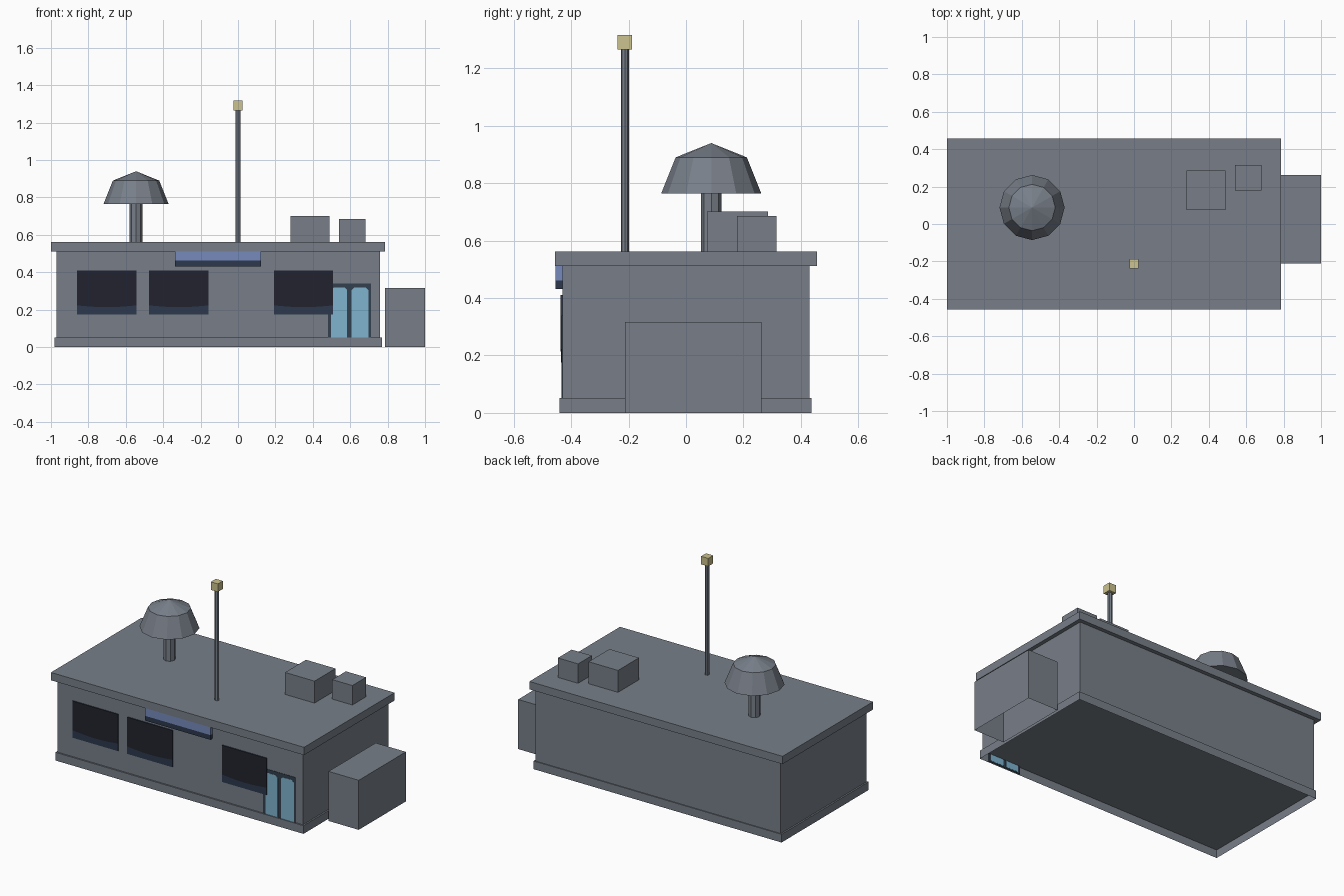
import bpy, bmesh, math

if "Cube" in bpy.data.objects:
    bpy.data.objects.remove(bpy.data.objects["Cube"])


def material(name, r, g, b):
    def lin(c):
        c /= 255
        return c / 12.92 if c <= 0.04045 else ((c + 0.055) / 1.055) ** 2.4
    m = bpy.data.materials.new(name)
    m.diffuse_color = (lin(r), lin(g), lin(b), 1)
    m.use_nodes = True
    m.node_tree.nodes["Principled BSDF"].inputs["Base Color"].default_value = m.diffuse_color
    return m


GREY = material("concrete grey", 120, 127, 137)
GLASS = material("dark window glass", 34, 34, 46)
NAVY = material("navy trim", 45, 57, 77)
FRAME = material("door frame slate", 50, 64, 79)
DOOR = material("door light blue", 126, 180, 207)
SIGN = material("sign blue", 118, 138, 188)
LAMP = material("beacon yellow", 204, 194, 142)


def finish(bm, name, mat):
    mesh = bpy.data.meshes.new(name)
    bm.to_mesh(mesh)
    bm.free()
    mesh.materials.append(mat)
    obj = bpy.data.objects.new(name, mesh)
    bpy.context.collection.objects.link(obj)
    return obj


def box(name, mat, x, y, z, open_bottom=False):
    """Box from (min, max) ranges, optionally without its bottom face."""
    bm = bmesh.new()
    bmesh.ops.create_cube(bm, size=1)
    for v in bm.verts:
        v.co = [r[0] if c < 0 else r[1] for c, r in zip(v.co, (x, y, z))]
    bm.normal_update()
    if open_bottom:
        down = [f for f in bm.faces if f.normal.z < -0.9]
        bmesh.ops.delete(bm, geom=down, context='FACES')
    return finish(bm, name, mat)


def plate(name, mat, outline, front, back):
    """Thin plate on the front wall from an x-z outline."""
    bm = bmesh.new()
    face = bm.faces.new([bm.verts.new((x, front, z)) for x, z in outline])
    ext = bmesh.ops.extrude_face_region(bm, geom=[face], use_keep_orig=True)
    for v in ext["geom"]:
        if isinstance(v, bmesh.types.BMVert):
            v.co.y = back
    bmesh.ops.recalc_face_normals(bm, faces=bm.faces[:])
    return finish(bm, name, mat)


def lathe(name, mat, cx, cy, profile, sides):
    """Turned part from (radius, z) points; radius 0 makes a tip."""
    bm = bmesh.new()
    rings = []
    for r, z in profile:
        n = sides if r else 1
        rings.append([bm.verts.new((cx + r * math.cos(2 * math.pi * i / sides),
                                    cy + r * math.sin(2 * math.pi * i / sides), z))
                      for i in range(n)])
    for a, b in zip(rings, rings[1:]):
        for i in range(sides):
            j = (i + 1) % sides
            if len(b) == 1:
                bm.faces.new((a[i], a[j], b[0]))
            else:
                bm.faces.new((a[i], a[j], b[j], b[i]))
    for ring in (rings[0], rings[-1]):
        if len(ring) > 1:
            bm.faces.new(ring)
    bmesh.ops.recalc_face_normals(bm, faces=bm.faces[:])
    return finish(bm, name, mat)


# Building shell
box("base_plinth", GREY, (-0.98, 0.77), (-0.44, 0.437), (0, 0.052), open_bottom=True)
box("walls", GREY, (-0.97, 0.76), (-0.431, 0.431), (0.052, 0.512), open_bottom=True)
box("roof_slab", GREY, (-1.0, 0.785), (-0.456, 0.456), (0.512, 0.562))
box("side_annex", GREY, (0.787, 1.0), (-0.212, 0.263), (0, 0.316), open_bottom=True)

# Rooftop units
box("roof_unit_large", GREY, (0.28, 0.488), (0.074, 0.285), (0.562, 0.702), open_bottom=True)
box("roof_unit_small", GREY, (0.54, 0.682), (0.178, 0.316), (0.562, 0.686), open_bottom=True)

# Mushroom vent
lathe("vent_stem", GREY, -0.545, 0.088, [(0.035, 0.562), (0.035, 0.77)], 8)
lathe("vent_cap", GREY, -0.545, 0.088, [(0.174, 0.765), (0.124, 0.89), (0, 0.94)], 12)

# Mast with beacon
lathe("mast", GREY, 0, -0.213, [(0.014, 0.562), (0.014, 1.266)], 8)
box("beacon", LAMP, (-0.025, 0.025), (-0.238, -0.188), (1.266, 1.317))

# Sign board under the eaves
box("sign_board", SIGN, (-0.337, 0.123), (-0.4545, -0.431), (0.462, 0.512))
box("sign_lower_edge", NAVY, (-0.337, 0.123), (-0.4545, -0.431), (0.432, 0.462))

# Windows: navy plate with darker glass that sags slightly along its lower edge
for i, (a, b) in enumerate([(-0.862, -0.542), (-0.477, -0.157), (0.193, 0.508)]):
    box(f"window_sill_{i + 1}", NAVY, (a, b), (-0.436, -0.431), (0.175, 0.41))
    sag = [(a + (b - a) * t / 6, 0.223 - 0.01 * math.sin(math.pi * t / 6)) for t in range(7)]
    plate(f"window_glass_{i + 1}", GLASS, sag + [(b, 0.41), (a, 0.41)], -0.437, -0.4355)

# Double door, reaching down behind the plinth
box("door_frame", FRAME, (0.481, 0.711), (-0.4335, -0.430), (0.002, 0.34))
for i, (a, b) in enumerate([(0.497, 0.584), (0.606, 0.698)]):
    c = 0.014
    plate(f"door_leaf_{i + 1}", DOOR,
          [(a, 0.01), (b, 0.01), (b, 0.318 - c), (b - c, 0.318), (a + c, 0.318), (a, 0.318 - c)],
          -0.4345, -0.429)
